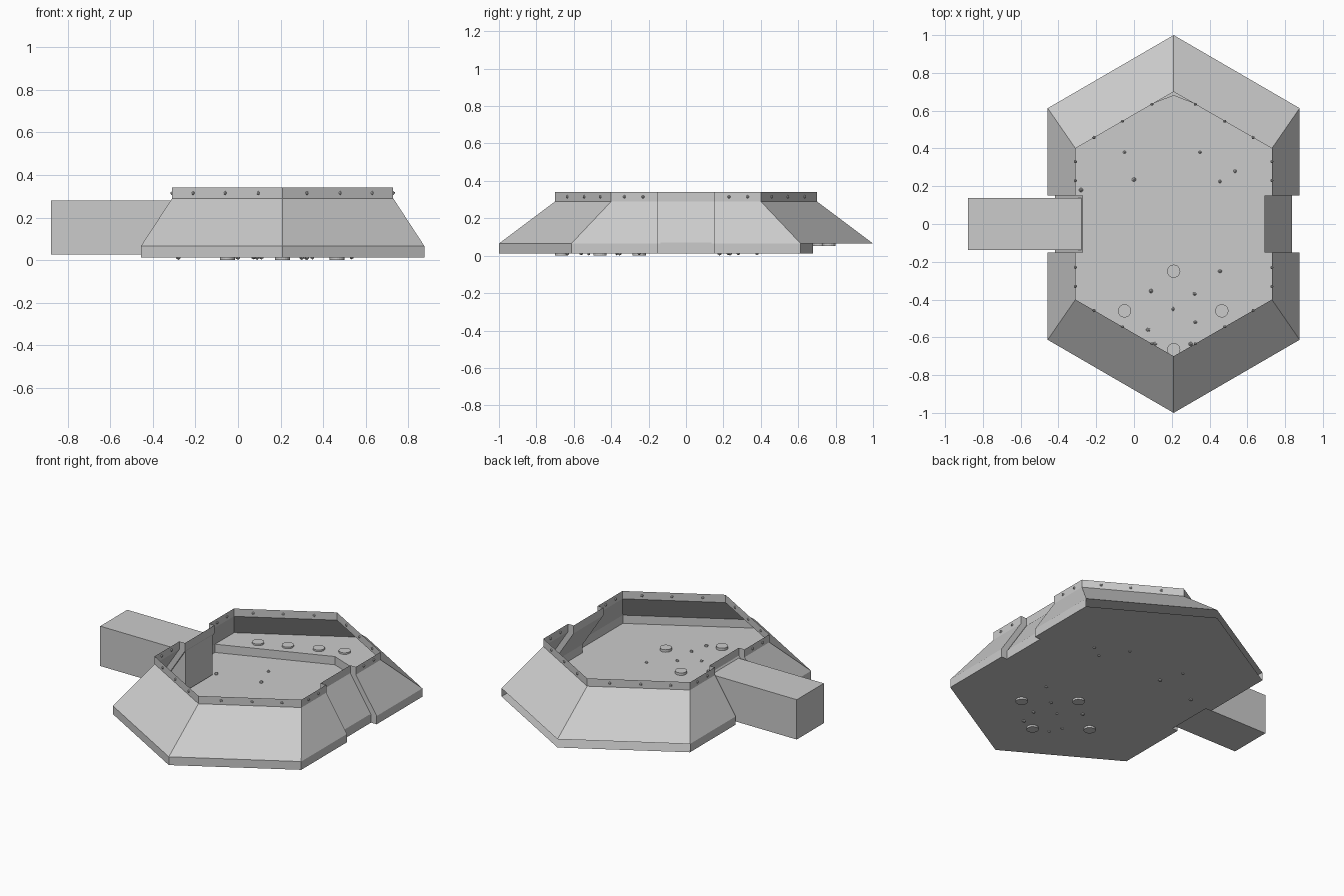
import bpy, bmesh, math, random
from mathutils import Vector

if "Cube" in bpy.data.objects:
    bpy.data.objects.remove(bpy.data.objects["Cube"])

random.seed(4)
CX = 0.21          # centre of the hexagonal pit
NOTCH, DEPTH = 0.15, 0.04


def make(name, verts, faces):
    me = bpy.data.meshes.new(name)
    me.from_pydata(verts, [], faces)
    me.update()
    ob = bpy.data.objects.new(name, me)
    bpy.context.collection.objects.link(ob)
    return ob


def ring(hx, yc, ya, z):
    """Hexagon outline with a shallow notch in each long side."""
    right = [(hx, -yc), (hx, -NOTCH), (hx - DEPTH, -NOTCH),
             (hx - DEPTH, NOTCH), (hx, NOTCH), (hx, yc)]
    left = [(-x, -y) for x, y in right]
    pts = right + [(0, ya)] + left + [(0, -ya)]
    return [(CX + x, y, z) for x, y in pts]


# Sloped wall: skirt, slope and rim as one sheet
outer, inner = (0.667, 0.613, 1.0), (0.52, 0.40, 0.70)
levels = [ring(*outer, 0.012), ring(*outer, 0.065),
          ring(*inner, 0.29), ring(*inner, 0.34)]
n = len(levels[0])
verts = [p for lv in levels for p in lv]
faces = []
for k in range(3):
    for i in range(n):
        if k == 0 and i in (5, 6):      # the back has no outer skirt
            continue
        j = (i + 1) % n
        faces.append((k * n + i, k * n + j, (k + 1) * n + j, (k + 1) * n + i))
make("sloped_wall", verts, faces)

# Floor plate
make("floor", levels[0], [tuple(range(n))])

# Raised ledge and step along the back
sx, sy, sa, zt, zb = 0.667, 0.42, 0.68, 0.065, 0.012
lv = [(CX + sx, sy, zt), (CX, sa, zt), (CX - sx, sy, zt),
      (CX - sx, 0.613, zt), (CX, 1.0, zt), (CX + sx, 0.613, zt),
      (CX + sx, sy, zb), (CX, sa, zb), (CX - sx, sy, zb)]
make("back_ledge", lv, [(0, 5, 4, 1), (1, 4, 3, 2), (0, 1, 7, 6), (1, 2, 8, 7)])


def box(name, x0, x1, y0, y1, z0, z1):
    v = [(x, y, z) for x in (x0, x1) for y in (y0, y1) for z in (z0, z1)]
    return make(name, v, [(0, 1, 3, 2), (4, 6, 7, 5), (0, 4, 5, 1),
                          (2, 3, 7, 6), (0, 2, 6, 4), (1, 5, 7, 3)])


# Passage block leaving through the left notch
box("passage", -0.88, -0.277, -0.137, 0.137, 0.025, 0.28)

# Door panel lying on the right notch slope
dv = [(0.837, -0.137, 0.022), (0.837, 0.137, 0.022),
      (0.837, 0.137, 0.07), (0.837, -0.137, 0.07),
      (0.696, 0.137, 0.285), (0.696, -0.137, 0.285)]
make("door_panel", dv, [(0, 1, 2, 3), (3, 2, 4, 5)])


def cylinders(name, spots, r, h, sides):
    bm = bmesh.new()
    for p in spots:
        res = bmesh.ops.create_cone(bm, cap_ends=True, segments=sides,
                                    radius1=r, radius2=r, depth=h)
        bmesh.ops.translate(bm, verts=res["verts"], vec=Vector(p))
    me = bpy.data.meshes.new(name)
    bm.to_mesh(me)
    bm.free()
    bpy.context.collection.objects.link(bpy.data.objects.new(name, me))


def pebbles(name, spots, r, vary):
    bm = bmesh.new()
    for p in spots:
        res = bmesh.ops.create_icosphere(bm, subdivisions=1, radius=r)
        s = [random.uniform(1 - vary, 1 + vary) for _ in range(3)]
        bmesh.ops.scale(bm, verts=res["verts"], vec=s)
        bmesh.ops.translate(bm, verts=res["verts"], vec=Vector(p))
    me = bpy.data.meshes.new(name)
    bm.to_mesh(me)
    bm.free()
    bpy.context.collection.objects.link(bpy.data.objects.new(name, me))


# Round discs through the floor and on the back ledge
cylinders("floor_discs", [(0.21, -0.25, 0.014), (-0.05, -0.46, 0.014),
                          (0.465, -0.46, 0.014), (0.21, -0.665, 0.014)],
          0.035, 0.028, 20)
cylinders("ledge_discs", [(-0.26, 0.575, 0.064), (-0.095, 0.64, 0.064),
                          (0.075, 0.71, 0.064), (0.22, 0.765, 0.064)],
          0.035, 0.022, 20)

# Loose stones on the floor
stones = [(-0.05, 0.38), (0.35, 0.38), (0, 0.235), (0.535, 0.28), (0.455, 0.225),
          (-0.28, 0.18), (0.455, -0.25), (0.09, -0.355), (0.32, -0.37),
          (0.205, -0.45), (0.325, -0.52), (0.075, -0.56), (0.3, -0.635), (0.11, -0.635)]
pebbles("floor_stones", [(x, y, 0.013) for x, y in stones], 0.011, 0.2)

# Rim bolts
bolts = []
for sx in (-1, 1):
    for sy in (-1, 1):
        for t in (0.22, 0.52, 0.81):
            bolts.append((CX + sx * 0.52 * t, sy * (0.70 - 0.30 * t), 0.315))
        for y in (0.23, 0.33):
            bolts.append((CX + sx * 0.52, sy * y, 0.315))
pebbles("rim_bolts", bolts, 0.009, 0.0)
